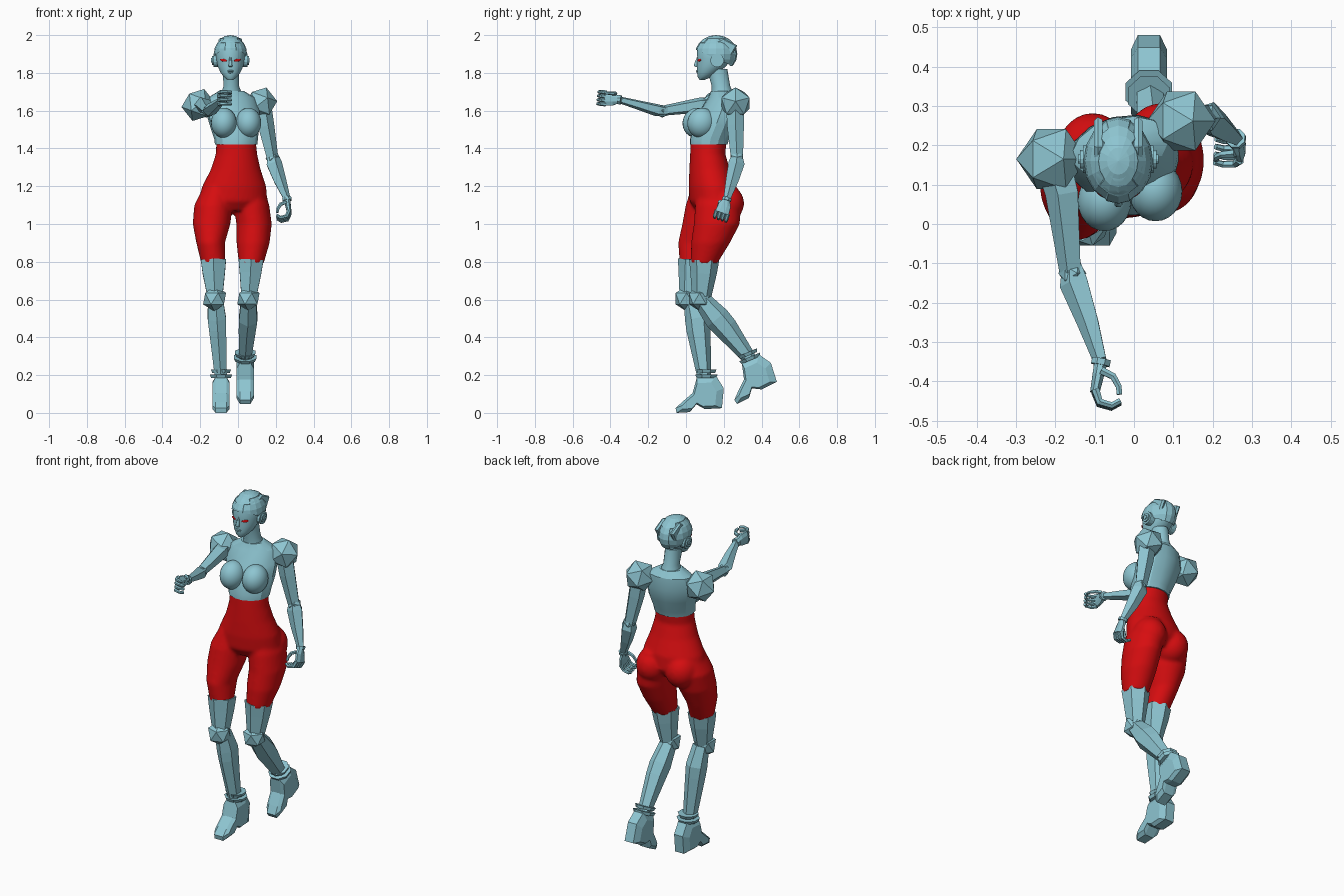
import bpy, bmesh, math
from mathutils import Vector, Matrix

cube = bpy.data.objects.get("Cube")
if cube:
    bpy.data.objects.remove(cube)

X, Y, Z = Vector((1, 0, 0)), Vector((0, 1, 0)), Vector((0, 0, 1))


def material(name, color):
    m = bpy.data.materials.new(name)
    m.use_nodes = True
    m.diffuse_color = color
    m.node_tree.nodes["Principled BSDF"].inputs["Base Color"].default_value = color
    return m


BLUE = material("pale teal armour", (.27, .56, .64, 1))
RED = material("red suit", (.68, .004, .005, 1))


def finish(name, bm, mat=BLUE, angle=None):
    """Turn a bmesh into a named object, flat or smooth by angle."""
    bmesh.ops.recalc_face_normals(bm, faces=bm.faces)
    mesh = bpy.data.meshes.new(name)
    bm.to_mesh(mesh)
    bm.free()
    mesh.materials.append(mat)
    obj = bpy.data.objects.new(name, mesh)
    bpy.context.collection.objects.link(obj)
    if angle:
        bpy.ops.object.select_all(action='DESELECT')
        obj.select_set(True)
        bpy.context.view_layer.objects.active = obj
        bpy.ops.object.shade_smooth_by_angle(angle=math.radians(angle))
    return obj


def loft(bm, rings, sides, ref=Y, axis=None, yaw=0):
    """Skin elliptical rings (x, y, z, radius a, radius b) along a path."""
    pts = [Vector(r[:3]) for r in rings]
    loops = []
    for i, r in enumerate(rings):
        t = axis or (pts[min(i + 1, len(pts) - 1)] - pts[max(i - 1, 0)]).normalized()
        u = ref.cross(t).normalized()
        u = Matrix.Rotation(math.radians(yaw), 3, t) @ u
        v = t.cross(u)
        ring = []
        for k in range(sides):
            a = math.tau * (k + .5) / sides
            ring.append(bm.verts.new(pts[i] + u * r[3] * math.cos(a) + v * r[-1] * math.sin(a)))
        loops.append(ring)
    for lo, hi in zip(loops, loops[1:]):
        for k in range(sides):
            j = (k + 1) % sides
            bm.faces.new((lo[k], lo[j], hi[j], hi[k]))
    bm.faces.new(loops[0][::-1])
    bm.faces.new(loops[-1])


def limb(name, rings, sides=6, ref=Y):
    bm = bmesh.new()
    loft(bm, rings, sides, ref)
    return finish(name, bm)


def ball(bm, center, scale, turn=Matrix()):
    m = Matrix.Translation(center) @ turn @ Matrix.Diagonal((*scale, 1))
    bmesh.ops.create_uvsphere(bm, u_segments=24, v_segments=16, radius=1, matrix=m)


def joint(name, center, radius, tilt=20):
    bm = bmesh.new()
    m = Matrix.Translation(center) @ Matrix.Rotation(math.radians(tilt), 4, 'Y')
    bmesh.ops.create_icosphere(bm, subdivisions=1, radius=radius, matrix=m)
    return finish(name, bm)


def prism(bm, outline, layers):
    """Extrude a (y, z) outline along x through (x, scale) layers."""
    c = sum((Vector(p) for p in outline), Vector((0, 0))) / len(outline)
    loops = []
    for x, s in layers:
        loops.append([bm.verts.new((x, *(c + (Vector(p) - c) * s))) for p in outline])
    n = len(outline)
    for lo, hi in zip(loops, loops[1:]):
        for k in range(n):
            bm.faces.new((lo[k], lo[(k + 1) % n], hi[(k + 1) % n], hi[k]))
    bm.faces.new(loops[0][::-1])
    bm.faces.new(loops[-1])


# Hips, buttocks and upper legs fused into one smooth suit
bm = bmesh.new()
loft(bm, [(-.01, .12, 1.44, .105, .095), (-.008, .115, 1.37, .11, .093),
          (-.012, .125, 1.29, .132, .107), (-.02, .14, 1.2, .17, .125),
          (-.028, .145, 1.12, .185, .125), (-.03, .145, 1.07, .14, .09)], 32, axis=Z, yaw=8)
loft(bm, [(-.11, .13, 1.2, .07, .1), (-.13, .12, 1.1, .102, .122), (-.14, .095, 1, .1, .115),
          (-.145, .058, .9, .076, .1), (-.13, .035, .79, .064, .068)], 24, axis=Z)
loft(bm, [(.06, .17, 1.2, .07, .1), (.072, .17, 1.1, .094, .122), (.085, .163, 1, .094, .122),
          (.08, .13, .9, .088, .103), (.07, .095, .79, .066, .07)], 24, axis=Z)
ball(bm, (.068, .205, 1.11), (.092, .103, .1))
ball(bm, (-.105, .18, 1.11), (.092, .103, .1))
suit = finish("red_leggings", bm, RED)
fuse = suit.modifiers.new("fuse", 'REMESH')
fuse.mode, fuse.voxel_size, fuse.use_smooth_shade = 'VOXEL', .009, True
relax = suit.modifiers.new("relax", 'SMOOTH')
relax.factor, relax.iterations = .5, 8

# Chest and neck
bm = bmesh.new()
loft(bm, [(-.01, .12, 1.42, .113, .1), (-.01, .125, 1.45, .116, .104), (-.018, .15, 1.52, .132, .108),
          (-.03, .175, 1.6, .145, .1), (-.035, .195, 1.67, .125, .075),
          (-.035, .19, 1.705, .065, .058)], 14, axis=Z, yaw=14)
finish("chest", bm, angle=24)
bm = bmesh.new()
loft(bm, [(-.035, .195, 1.68, .06, .06), (-.035, .185, 1.73, .042, .05),
          (-.038, .165, 1.82, .045, .055)], 16, axis=Z)
finish("neck", bm, angle=35)
for side, center in (("right", (-.075, .058, 1.535)), ("left", (.055, .083, 1.535))):
    bm = bmesh.new()
    ball(bm, center, (.068, .076, .08), Matrix.Rotation(math.radians(-15), 4, 'X'))
    finish(side + "_breast", bm, angle=60)

# Head
HX = -.04
bm = bmesh.new()
loft(bm, [(HX, .085, 1.763, .016, .014), (HX, .098, 1.778, .034, .036), (HX, .115, 1.8, .052, .056),
          (HX, .135, 1.835, .068, .077), (HX, .152, 1.875, .077, .093), (HX, .158, 1.92, .08, .1),
          (HX, .155, 1.965, .062, .08), (HX, .152, 1.99, .03, .04)], 24, axis=Z)
finish("face", bm, angle=50)
bm = bmesh.new()
loft(bm, [(HX, .066, 1.885, .006, .008), (HX, .056, 1.85, .009, .013), (HX, .052, 1.836, .011, .01),
          (HX, .06, 1.83, .008, .006)], 8, axis=Z)
ball(bm, (HX, .061, 1.81), (.017, .008, .005))
ball(bm, (HX, .064, 1.802), (.014, .008, .005))
finish("nose_and_lips", bm, angle=50)

# Helmet shell with raised middle panel
bm = bmesh.new()
bmesh.ops.create_uvsphere(bm, u_segments=16, v_segments=10, radius=1,
                          matrix=Matrix.Translation((HX, .16, 1.9)) @ Matrix.Diagonal((.088, .108, .096, 1)))
bmesh.ops.bisect_plane(bm, geom=bm.verts[:] + bm.edges[:] + bm.faces[:], dist=.0001,
                       plane_co=(HX, .16, 1.875), plane_no=(0, .45, 1), clear_inner=True)
middle = [f for f in bm.faces if abs(f.calc_center_median().x - HX) < .04]
bmesh.ops.inset_region(bm, faces=middle, thickness=.004, depth=.004)
finish("helmet", bm)

for side, s in (("right", -1), ("left", 1)):
    # Red eye
    bm = bmesh.new()
    ball(bm, (HX + s * .037, .071, 1.867), (.02, .004, .007),
         Matrix.Rotation(math.radians(s * 26), 4, 'Z') @ Matrix.Rotation(math.radians(s * -8), 4, 'Y'))
    finish(side + "_eye", bm, RED, 60)
    # Stepped ear disc
    bm = bmesh.new()
    for r, out in ((.036, .09), (.024, .097), (.012, .102)):
        loft(bm, [(HX + s * .06, .165, 1.866, r, r), (HX + s * out, .165, 1.866, r, r)], 14, ref=Z)
    finish(side + "_ear_disc", bm)
    # Swept back fin
    bm = bmesh.new()
    prism(bm, [(.16, 1.97), (.195, 1.985), (.272, 1.945), (.235, 1.88), (.19, 1.875)],
          [(HX + s * .04, .9), (HX + s * .052, 1), (HX + s * .062, .85)])
    finish(side + "_helmet_fin", bm)

# Arms
limb("right_upper_arm", [(-.205, .17, 1.63, .05, .045), (-.18, .08, 1.63, .046, .042),
                         (-.16, -.12, 1.6, .03, .028)], 5, Z)
limb("right_forearm", [(-.157, -.1, 1.597, .026), (-.15, -.15, 1.602, .04, .034),
                       (-.115, -.25, 1.63, .03, .026), (-.086, -.345, 1.656, .019)], 5, Z)
limb("left_upper_arm", [(.125, .26, 1.64, .05), (.145, .262, 1.52, .047), (.182, .27, 1.34, .033)], 5)
limb("left_forearm", [(.182, .27, 1.37, .028), (.188, .268, 1.32, .045),
                      (.22, .245, 1.23, .036), (.258, .218, 1.135, .02)], 5)
joint("right_shoulder", (-.21, .165, 1.63), .09)
joint("left_shoulder", (.12, .262, 1.64), .088)
joint("right_elbow", (-.157, -.125, 1.597), .036)
joint("left_elbow", (.184, .27, 1.35), .038)


def hand(name, wrist, along, curl, spread):
    """Palm, four curled fingers and a thumb."""
    d = Vector(along).normalized()
    s = (Vector(spread) - d * d.dot(Vector(spread))).normalized()
    c = Vector(curl)
    c = (c - d * d.dot(c) - s * s.dot(c)).normalized()
    w = Vector(wrist)
    bm = bmesh.new()

    def chain(p, steps, r):
        rings = [(*p, r)]
        for turn, length in steps:
            a = math.radians(turn)
            p = p + (d * math.cos(a) + c * math.sin(a)) * length
            r *= .88
            rings.append((*p, r))
        loft(bm, rings, 6, s)

    # cuff, then palm
    loft(bm, [(*(w - d * .012), .026), (*(w + d * .004), .026)], 8, s)
    loft(bm, [(*w, .018, .02), (*(w + d * .03), .016, .036), (*(w + d * .075), .013, .04)], 8, s)
    for k in range(4):
        p = w + d * .07 + s * (k - 1.5) * .021
        chain(p, ((30, .034), (85, .032), (130, .025)), .0115)
    chain(w + d * .02 + s * .03 + c * .005, ((75, .034), (40, .03), (15, .02)), .011)
    finish(name, bm)


hand("right_hand", (-.085, -.355, 1.658), (-.2, -1, .1), X, Z)
hand("left_hand", (.26, .215, 1.128), (.17, -.35, -1), -X, -Y)

# Legs
limb("right_thigh_guard", [(-.13, .036, .81, .077, .079), (-.128, .03, .74, .068, .07),
                           (-.122, .015, .62, .047, .05)])
limb("left_thigh_guard", [(.069, .096, .81, .076, .08), (.066, .093, .74, .066, .07),
                          (.058, .083, .62, .047, .052)])
joint("right_knee", (-.124, .003, .605), .068, 0)
joint("left_knee", (.055, .072, .605), .066, 0)
limb("right_shin", [(-.12, .03, .61, .045), (-.112, .06, .5, .056, .066), (-.108, .066, .44, .052, .064),
                    (-.09, .098, .18, .036)])
limb("left_shin", [(.056, .075, .61, .045), (.054, .165, .5, .056, .068), (.05, .21, .45, .052, .064),
                   (.038, .343, .28, .035)])

# Boots with ankle cuffs: one outline, pitched for the trailing foot
BOOT = [(.058, .19), (.035, .105), (-.02, .058), (-.055, .025), (-.05, 0), (.02, .004), (.055, .045),
        (.1, .02), (.19, .025), (.2, .13), (.16, .195)]
for side, ankle, pitch in (("right", (-.09, .1, .2), 0), ("left", (.038, .33, .29), 23)):
    place = (Matrix.Translation(ankle) @ Matrix.Rotation(math.radians(pitch), 4, 'X')
             @ Matrix.Translation((0, -.1, -.2)))
    bm = bmesh.new()
    prism(bm, BOOT, [(-.046, .72), (-.028, 1), (.028, 1), (.046, .72)])
    bm.transform(place)
    finish(side + "_boot", bm)
    bm = bmesh.new()
    for low, r in ((.185, .056), (.212, .05)):
        loft(bm, [(0, .108, low, r), (0, .108, low + .018, r + .008)], 8, axis=Z)
    bm.transform(place)
    finish(side + "_ankle_cuff", bm)
